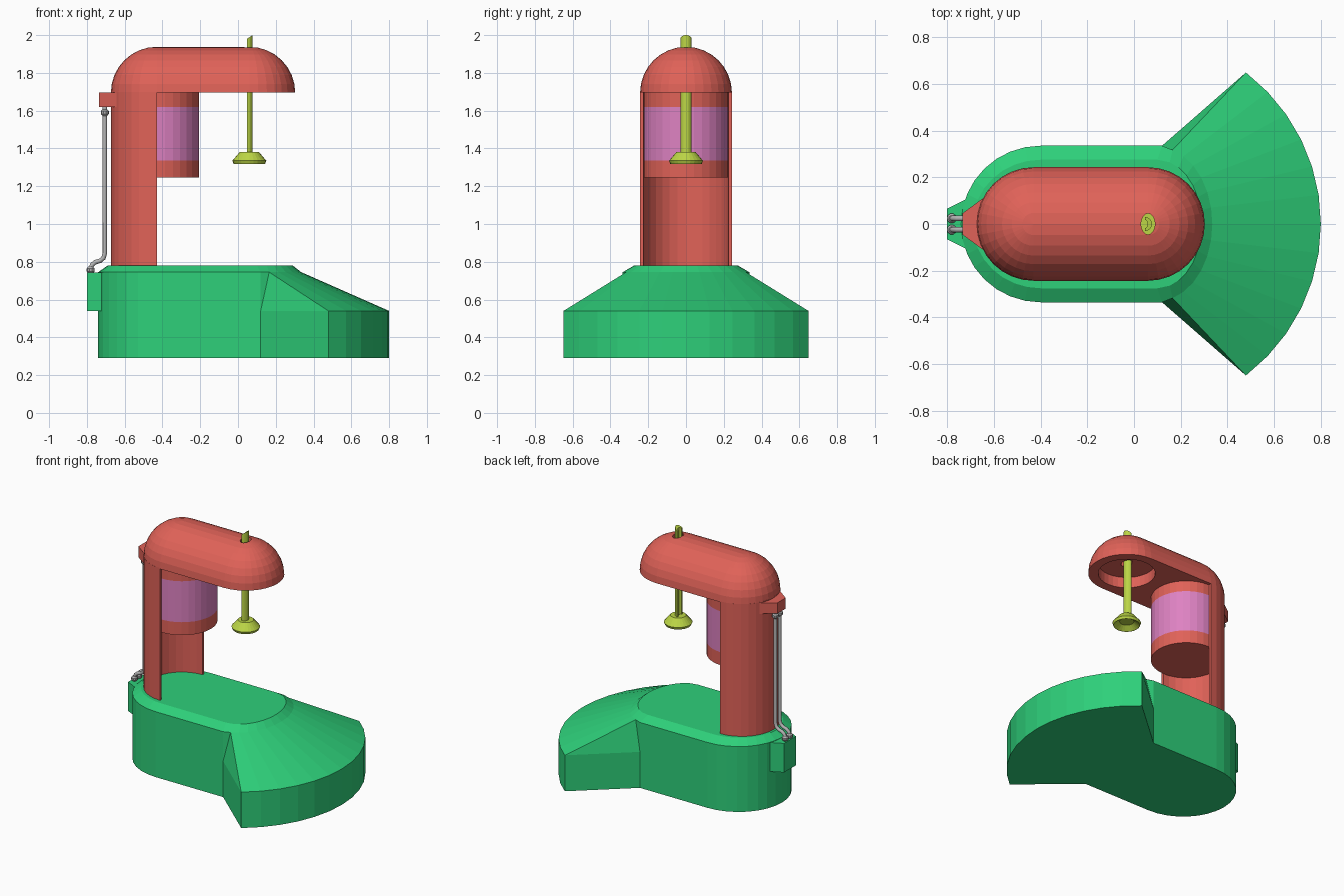
import bpy, bmesh, math
from math import sin, cos, pi

if "Cube" in bpy.data.objects:
    bpy.data.objects.remove(bpy.data.objects["Cube"])


def material(name, rgb):
    m = bpy.data.materials.new(name)
    lin = [(c / 255 / 12.92 if c < 11 else ((c / 255 + 0.055) / 1.055) ** 2.4) for c in rgb]
    m.diffuse_color = (*lin, 1)
    m.use_nodes = True
    m.node_tree.nodes["Principled BSDF"].inputs["Base Color"].default_value = m.diffuse_color
    return m


GREEN = material("green", (46, 208, 122))
RED = material("coral red", (224, 98, 88))
PINK = material("pink", (222, 130, 194))
LIME = material("yellow green", (188, 214, 70))
GREY = material("grey", (180, 180, 180))


def arc(cx, a, b, t0, t1, n):
    """Points on an ellipse arc centred on y = 0."""
    return [(cx + a * cos(t0 + (t1 - t0) * i / n), b * sin(t0 + (t1 - t0) * i / n))
            for i in range(n + 1)]


def ring(cx, r, n=32, ry=None):
    return arc(cx, r, ry or r, 0, 2 * pi, n)[:-1]


def at(pts, z):
    return [(x, y, z) for x, y in pts]


def build(name, faces, mats):
    """Mesh from a list of faces given as coordinate lists."""
    bm = bmesh.new()
    for f in faces:
        bm.faces.new([bm.verts.new(p) for p in f])
    bmesh.ops.remove_doubles(bm, verts=bm.verts, dist=1e-5)
    bmesh.ops.recalc_face_normals(bm, faces=bm.faces)
    me = bpy.data.meshes.new(name)
    bm.to_mesh(me)
    bm.free()
    for m in mats:
        me.materials.append(m)
    ob = bpy.data.objects.new(name, me)
    bpy.context.collection.objects.link(ob)
    return ob


def strip(a, b, closed=False):
    n = len(a)
    return [[a[i], a[(i + 1) % n], b[(i + 1) % n], b[i]] for i in range(n if closed else n - 1)]


def loft(name, rings, mats, caps=(True, True)):
    faces = []
    for a, b in zip(rings, rings[1:]):
        faces += strip(a, b, True)
    if caps[0]:
        faces.append(rings[0])
    if caps[1]:
        faces.append(rings[-1])
    return build(name, faces, mats)


def prism(name, pts, z0, z1, mat):
    return loft(name, [at(pts, z0), at(pts, z1)], [mat])


# Base: rounded body with bevelled top, flaring into a sloped fan
Z0, ZR, ZB, ZT = 0.29, 0.54, 0.745, 0.78
P = [(0.12, 0.335)] + arc(-0.40, 0.34, 0.335, pi / 2, 3 * pi / 2, 16) + [(0.12, -0.335)]
Q = [(0.10, 0.275)] + arc(-0.40, 0.29, 0.275, pi / 2, 3 * pi / 2, 16) + [(0.10, -0.275)]
E = arc(0.10, 0.235, 0.33, 1.29, -1.29, 12)
G = arc(0.10, 0.19, 0.275, 1.29, -1.29, 12)
F = arc(-0.015, 0.815, 0.815, 0.92, -0.92, 12)
faces = strip(at(P, Z0), at(P, ZB)) + strip(at(P, ZB), at(Q, ZT))
faces += strip(at(G, ZT), at(E, ZB)) + strip(at(E, ZB), at(F, ZR)) + strip(at(F, ZR), at(F, Z0))
for k in (0, -1):
    p, q, e, g, f = P[k], Q[k], E[k], G[k], F[k]
    faces += [[(*p, ZB), (*e, ZB), (*g, ZT), (*q, ZT)],
              [(*p, Z0), (*f, Z0), (*f, ZR), (*p, ZR)],
              [(*p, ZR), (*f, ZR), (*e, ZB)],
              [(*p, ZR), (*e, ZB), (*p, ZB)]]
faces += [at(Q + G[::-1], ZT), at(P + F[::-1], Z0)]
build("base", faces, [GREEN])

# Pipe socket on the back of the base
prism("pipe_socket", [(-0.80, -0.065), (-0.70, -0.115), (-0.70, 0.115), (-0.80, 0.065)],
      0.54, 0.742, GREEN)

# Column: half-round shell open towards the front of the arm
CX, R = -0.43, 0.243
prism("column", arc(CX, R, R, pi / 2, 3 * pi / 2, 16)
      + arc(CX, 0.225, 0.225, 3 * pi / 2, pi / 2, 16), 0.77, 1.70, RED)

# Arm: domed stadium with a recess below and a hole for the rod
AX = 0.06
rings = []
for i in range(9):
    t = i / 8 * pi / 2
    r = R * cos(t)
    rings.append(at(arc(AX, r, r, -pi / 2, pi / 2, 16) + arc(CX, r, r, pi / 2, 3 * pi / 2, 16),
                    1.695 + R * sin(t)))
arm = loft("arm", rings, [RED], (True, False))
for pts, z0, z1 in ((ring(AX, 0.18), 1.6, 1.77), (ring(AX, 0.03, 16, 0.045), 1.72, 2.1)):
    cutter = prism("cutter", pts, z0, z1, RED)
    cutter.hide_render = True
    mod = arm.modifiers.new("cut", "BOOLEAN")
    mod.object, mod.operation, mod.solver = cutter, "DIFFERENCE", "EXACT"
    bpy.context.view_layer.objects.active = arm
    bpy.ops.object.modifier_apply(modifier=mod.name)
    bpy.data.objects.remove(cutter)

# Hanging drum with a pink band
drum = loft("drum", [at(ring(CX, 0.223), z) for z in (1.245, 1.335, 1.62, 1.70)], [RED, PINK])
for f in drum.data.polygons:
    if 1.4 < f.center.z < 1.55:
        f.material_index = 1

# Rod: half-round channel with a slanted top
rod = prism("rod", arc(0.047, 0.03, 0.03, -pi / 2, pi / 2, 10)
            + arc(0.047, 0.012, 0.018, pi / 2, -pi / 2, 6), 1.37, 2.0, LIME)
for v in rod.data.vertices:
    if v.co.z > 1.9:
        v.co.z -= 0.02 * (0.077 - v.co.x) / 0.03

# Hollow bell at the foot of the rod
bell = [(0.045, 1.345), (0.078, 1.32), (0.083, 1.318), (0.09, 1.335), (0.05, 1.382)]
loft("bell", [at(ring(AX, r, 24), z) for r, z in bell], [LIME])

# Bracket behind the arm
prism("bracket", [(-0.735, -0.045), (-0.64, -0.115), (-0.64, 0.115), (-0.735, 0.045)],
      1.62, 1.695, RED)

# Pair of pipes with collars, from bracket down to the socket
path = [(-0.705, 1.63), (-0.705, 0.845), (-0.712, 0.82), (-0.73, 0.805),
        (-0.755, 0.798), (-0.772, 0.785), (-0.78, 0.765), (-0.78, 0.73)]
for side, y in (("left", 0.024), ("right", -0.024)):
    cu = bpy.data.curves.new("pipe", "CURVE")
    cu.dimensions = "3D"
    cu.bevel_depth, cu.bevel_resolution = 0.012, 2
    sp = cu.splines.new("POLY")
    sp.points.add(len(path) - 1)
    for pt, (x, z) in zip(sp.points, path):
        pt.co = (x, y, z, 1)
    cu.materials.append(GREY)
    ob = bpy.data.objects.new("pipe_" + side, cu)
    bpy.context.collection.objects.link(ob)
    bpy.ops.object.select_all(action="DESELECT")
    ob.select_set(True)
    bpy.context.view_layer.objects.active = ob
    bpy.ops.object.convert(target="MESH")
    for label, x, z in (("upper", -0.705, 1.59), ("lower", -0.78, 0.757)):
        c = loft("collar_%s_%s" % (label, side),
                 [[(px, py + y, pz) for px, py, pz in at(ring(x, r, 10), z + dz)]
                  for r, dz in ((0.013, -0.017), (0.021, -0.008), (0.021, 0.008), (0.013, 0.017))],
                 [GREY])
